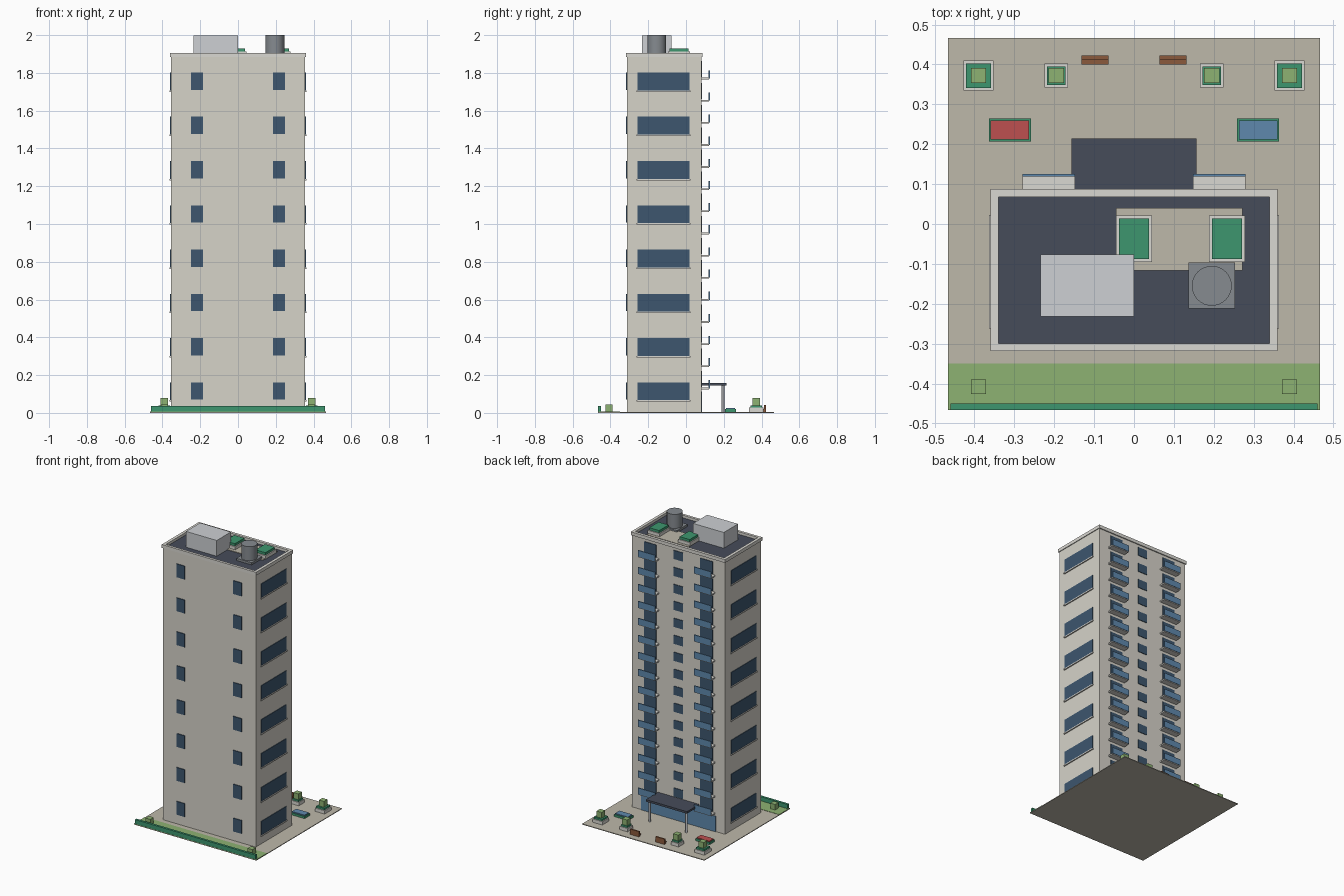
import bpy, bmesh
from mathutils import Matrix, Vector

if "Cube" in bpy.data.objects:
    bpy.data.objects.remove(bpy.data.objects["Cube"])


def mat(name, hexcol):
    rgb = [int(hexcol[i:i + 2], 16) / 255 for i in (0, 2, 4)]
    m = bpy.data.materials.new(name)
    m.diffuse_color = [((c + 0.055) / 1.055) ** 2.4 for c in rgb] + [1]
    m.use_nodes = True
    m.node_tree.nodes["Principled BSDF"].inputs["Base Color"].default_value = m.diffuse_color
    return m


WALL = mat("wall", "D6D3C9")
TRIM = mat("trim", "DAD8D2")
GLASS = mat("dark_glass", "3D566E")
PANEL = mat("blue_panel", "5F89AE")
PAVE = mat("paving", "BDB8AA")
GRASS = mat("grass", "8DB272")
HEDGE = mat("hedge", "3D966F")
DARK = mat("roofing", "464C5A")
PALE = mat("pale_metal", "CDD0D4")
METAL = mat("metal", "868B90")
RED = mat("red_flowers", "BE5050")
WOOD = mat("wood", "8B5A3C")


def boxes(name, material, spans):
    """One object made of boxes given as (x0, x1, y0, y1, z0, z1)."""
    bm = bmesh.new()
    for x0, x1, y0, y1, z0, z1 in spans:
        m = Matrix.Translation(((x0 + x1) / 2, (y0 + y1) / 2, (z0 + z1) / 2))
        m = m @ Matrix.Diagonal((x1 - x0, y1 - y0, z1 - z0, 1))
        bmesh.ops.create_cube(bm, size=1, matrix=m)
    me = bpy.data.meshes.new(name)
    bm.to_mesh(me)
    bm.free()
    me.materials.append(material)
    ob = bpy.data.objects.new(name, me)
    bpy.context.collection.objects.link(ob)
    return ob


def both(spans):
    """Spans plus their mirror images across x = 0."""
    return spans + [(-b, -a, c, d, e, f) for a, b, c, d, e, f in spans]


def square(x, y, s, z0, z1):
    return (x - s / 2, x + s / 2, y - s / 2, y + s / 2, z0, z1)


def cylinder(name, material, x, y, r, z0, z1, n=32):
    bpy.ops.mesh.primitive_cylinder_add(vertices=n, radius=r, depth=z1 - z0,
                                        location=(x, y, (z0 + z1) / 2))
    ob = bpy.context.object
    ob.name = name
    ob.data.materials.append(material)
    bpy.ops.object.shade_smooth_by_angle()
    return ob


# Site: paved plot, lawn strip, hedge and shrubs in front
boxes("paved_plot", PAVE, [(-.467, .467, -.467, .467, 0, .005)])
boxes("lawn", GRASS, [(-.467, .467, -.467, -.35, .004, .007)])
boxes("hedge", HEDGE, [(-.46, .46, -.466, -.45, .005, .036)])
boxes("lawn_shrubs", GRASS, both([square(.39, -.408, .037, .005, .045)]))

# Tower block with raised parapet and dark roof deck
boxes("tower", WALL, [(-.355, .355, -.313, .081, .004, 1.885)])
boxes("roof_deck", DARK, [(-.342, .342, -.302, .07, 1.884, 1.888)])
boxes("parapet", TRIM, both([(.34, .36, -.318, .088, 1.883, 1.906)]) +
      [(-.34, .34, -.318, -.3, 1.883, 1.906), (-.34, .34, .068, .088, 1.883, 1.906)])

# Windows on front and sides, one row per two floors
front, side, sills = [], [], []
for i in range(8):
    z = .07 + i * .2343
    front.append((.185, .248, -.318, -.312, z, z + .092))
    side.append((.354, .359, -.258, .018, z - .003, z + .092))
    sills.append((.354, .363, -.262, .023, z - .011, z - .003))
boxes("front_windows", GLASS, both(front))
boxes("side_windows", GLASS, both(side))
boxes("side_sills", TRIM, both(sills))

# Back: stacked balconies, balcony doors and stair windows
slabs, rails, doors, stair = [], [], [], []
for i in range(15):
    z = .125 + i * .1172
    slabs.append((.148, .28, .08, .123, z, z + .009))
    rails.append((.148, .28, .119, .126, z + .005, z + .048))
    doors.append((.168, .262, .08, .085, z + .012, z + .098))
    stair.append((-.035, .035, .08, .085, z + .038, z + .098))
boxes("balcony_slabs", TRIM, both(slabs))
boxes("balcony_panels", PANEL, both(rails))
boxes("balcony_doors", GLASS, both(doors))
boxes("stair_windows", GLASS, stair)

# Entrance: glazed ground floor, canopy and posts
boxes("lobby_glazing", PANEL, [(-.285, .285, .08, .086, .005, .112)])
boxes("canopy", DARK, [(-.157, .157, .08, .214, .145, .159)])
for x in (-.14, .14):
    cylinder("canopy_post", PALE, x, .196, .007, .005, .146, 12)

# Roof: plant room, water tank, terrace and planters
boxes("plant_room", PALE, [(-.235, 0, -.232, -.077, 1.886, 1.997)])
boxes("terrace", PAVE, [(-.045, .272, -.117, .04, 1.886, 1.892)])
boxes("tank_base", METAL, [(.137, .253, -.212, -.097, 1.886, 1.903)])
cylinder("water_tank", METAL, .195, -.155, .05, 1.902, 2.0)
boxes("roof_planters", TRIM, [(x - .045, x + .045, -.095, .021, 1.89, 1.913) for x in (0, .233)])
boxes("roof_plants", HEDGE, [(x - .038, x + .038, -.088, .014, 1.91, 1.93) for x in (0, .233)])

# Garden planters behind the tower
for name, x, s in (("corner", .39, .075), ("path", .195, .06)):
    boxes(name + "_planters", TRIM, both([square(x, .372, s, .004, .028)]))
    boxes(name + "_plants", HEDGE, both([square(x, .372, s - .013, .027, .04)]))
    boxes(name + "_shrubs", GRASS, both([square(x, .372, .038, .039, .08)]))

# Flower beds and benches
boxes("flower_bed_edges", HEDGE, both([(.258, .364, .207, .264, .004, .02)]))
boxes("red_flowers", RED, [(-.36, -.263, .212, .259, .019, .027)])
boxes("blue_flowers", PANEL, [(.263, .36, .212, .259, .019, .027)])
boxes("bench_seats", WOOD, both([(.064, .132, .4, .415, .015, .021)]))
boxes("bench_backs", WOOD, both([(.064, .132, .413, .423, .005, .042)]))
boxes("bench_legs", WOOD, both([(.068, .074, .402, .414, .004, .016),
                                (.122, .128, .402, .414, .004, .016)]))
